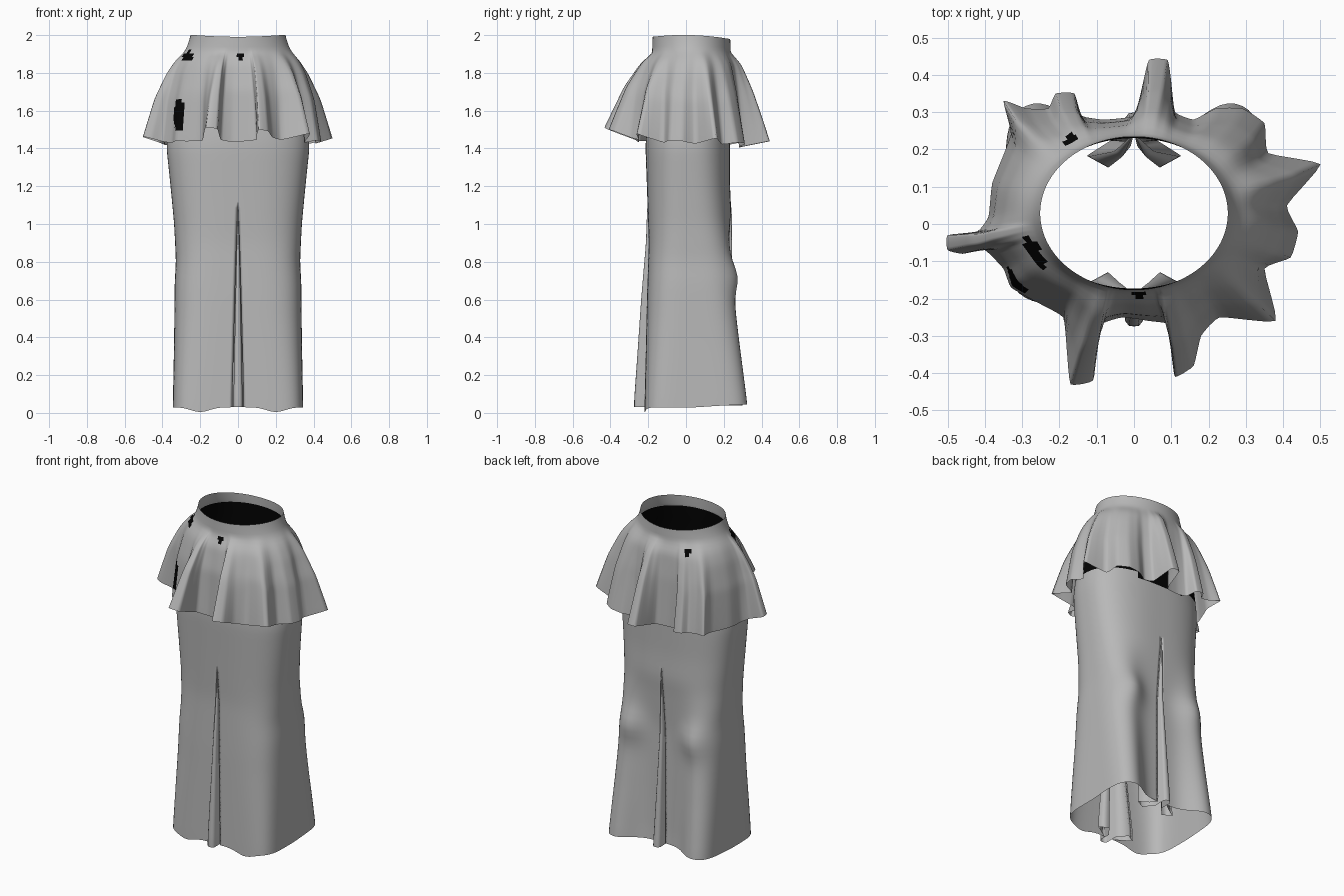
import bpy
import bmesh
import math

cube = bpy.data.objects.get("Cube")
if cube:
    bpy.data.objects.remove(cube)


def material(name, shade):
    mat = bpy.data.materials.new(name)
    mat.use_nodes = True
    colour = (shade, shade, shade, 1)
    mat.diffuse_color = colour
    bsdf = mat.node_tree.nodes["Principled BSDF"]
    bsdf.inputs["Base Color"].default_value = colour
    bsdf.inputs["Roughness"].default_value = 0.8
    return mat


grey = material("grey cloth", 0.48)
black = material("black lining", 0.001)


def lookup(keys, z):
    """Linear value from (z, value) pairs sorted from high to low."""
    if z >= keys[0][0]:
        return keys[0][1]
    for (za, a), (zb, b) in zip(keys, keys[1:]):
        if z >= zb:
            return a + (b - a) * (za - z) / (za - zb)
    return keys[-1][1]


def soft(keys, z, r=0.04):
    return (lookup(keys, z - r) + 2 * lookup(keys, z) + lookup(keys, z + r)) / 4


def bell(value, centre, width, power=2):
    return math.exp(-abs((value - centre) / width) ** power)


def loft(name, rows, closed, rule):
    """Skin a stack of equal-length rows; the rule picks the black faces."""
    bm = bmesh.new()
    grid = [[bm.verts.new(p) for p in row] for row in rows]
    n = len(grid[0])
    for upper, lower in zip(grid, grid[1:]):
        for i in range(n if closed else n - 1):
            j = (i + 1) % n
            bm.faces.new((upper[i], lower[i], lower[j], upper[j]))
    bmesh.ops.remove_doubles(bm, verts=bm.verts, dist=0.0008)
    for f in bm.faces:
        f.material_index = 1 if rule(f.calc_center_median()) else 0
        f.smooth = True
    mesh = bpy.data.meshes.new(name)
    bm.to_mesh(mesh)
    bm.free()
    mesh.materials.append(grey)
    mesh.materials.append(black)
    obj = bpy.data.objects.new(name, mesh)
    bpy.context.collection.objects.link(obj)
    return obj


# Skirt: half sections from the front pleat round to the back pleat
WIDTH = [(1.93, .255), (1.8, .3), (1.6, .36), (1.42, .38), (1.2, .357),
         (1, .338), (.8, .328), (.7, .335), (.4, .338), (0, .345)]
FRONT = [(1.93, -.172), (1.8, -.185), (1.42, -.215), (1.2, -.207),
         (.9, -.197), (.6, -.207), (0, -.22)]
BACK = [(1.93, .23), (1.5, .234), (1.2, .233), (1, .242), (.8, .265),
        (.4, .303), (0, .34)]
SQUARE = [(1.93, 2.05), (1.7, 2.2), (1.4, 2.6), (1, 2.9), (.5, 3.8), (0, 5.5)]
PLEAT = [(0, -.055), (.014, -.053), (.024, -.04), (.022, .03), (.07, .09),
         (.125, .06), (.07, .025)]


def skirt_row(z):
    w, front, back = soft(WIDTH, z), soft(FRONT, z), soft(BACK, z)
    mid, depth = (front + back) / 2, (back - front) / 2
    fold = max(0, min(1, (1.1 - z) / 1.05)) ** 0.8
    power = soft(SQUARE, z)
    edge = 0.03 * fold
    valley = soft([(1.05, 0), (.75, .05), (.05, .095)], z)
    hem = max(0, 1 - z / 0.35)
    row = [(x * fold, front + o * fold, z + .03 * hem) for x, o in PLEAT]
    steps = 60
    for i in range(steps + 1):
        a = math.pi * (i / steps - 0.5)
        c, s = max(0, math.cos(a)), math.sin(a)
        r = (c ** power + abs(s) ** power) ** (-1 / power)
        x = edge + (w - edge) * c * r
        y = mid + depth * s * r
        # Hollow between the legs, calf bulges and wavy hem
        if s > 0:
            y += min(1, 1.5 * s) * (.03 * bell(x, .21, .09) * bell(z, .72, .09)
                                    - valley * bell(x, 0, .2, 4))
        dip = bell(x, .2, .07) if s < 0 else 0
        lift = .03 + .02 * max(0, s) - .025 * dip
        row.append((x, y, z + lift * hem))
    row += [(x * fold, back - valley - o * fold, z + .04 * hem)
            for x, o in reversed(PLEAT)]
    return row


skirt = loft("skirt", [skirt_row(1.93 * (1 - i / 48)) for i in range(49)], False,
             lambda c: c.z > 1.49 - .1 * c.y)
mirror = skirt.modifiers.new("mirror", "MIRROR")
mirror.use_clip = True
mirror.merge_threshold = 0.0008

# Peplum: fluted hem outline in hundredths, anticlockwise from the left side
HEM = [(41, 5), (50, 16), (36, 19), (35, 27), (29, 31), (22, 31), (16, 28),
       (11, 30), (10, 38), (9, 44), (4, 44), (2, 36), (0, 29), (-8, 28), (-14, 29),
       (-16, 35), (-21, 35), (-23, 31), (-29, 31), (-35, 33), (-33, 24), (-38, 11),
       (-39, 2), (-42, -2), (-50, -3), (-50, -7), (-46, -8), (-40, -7),
       (-35, -12), (-33, -17), (-26, -21), (-19, -25), (-18, -34), (-17, -43),
       (-11, -42), (-10, -34), (-9, -27), (-3, -25), (4, -26), (10, -27), (10, -34),
       (11, -41), (16, -38), (18, -30), (23, -25), (38, -26), (35, -12),
       (42, -9), (44, -2)]


def refine(points, cuts):
    """Closed spline through the points, tight at the corners."""
    out, n = [], len(points)
    for i in range(n):
        p, q, r, s = (points[(i + k) % n] for k in (-1, 0, 1, 2))
        for c in range(cuts):
            t = c / cuts
            u, v = t ** 3 - 2 * t * t + t, t ** 3 - t * t
            e = 3 * t * t - 2 * t ** 3
            out.append(tuple(q[k] + (r[k] - q[k]) * e + .2 * (r[k] - p[k]) * u
                             + .2 * (s[k] - q[k]) * v for k in (0, 1)))
    return out


hem = [(x / 100, y / 100) for x, y in refine(HEM, 4)]
angles = []
for x, y in hem:
    a = math.atan2((y - .03) / .205, x / .25)
    while angles and a < angles[-1] - math.pi:
        a += 2 * math.pi
    angles.append(a)
# Even out the columns so that they meet the waist in order
count, reach = len(angles), 7
turn = 2 * math.pi
even = []
for i in range(count):
    window = [angles[(i + k) % count] + turn * ((i + k) // count)
              for k in range(-reach, reach + 1)]
    even.append(sum(window) / len(window))

PEP_X = [(2, .25), (1.93, .272), (1.87, .315), (1.8, .343), (1.65, .374), (1.42, .388)]
PEP_FRONT = [(2, -.176), (1.9, -.18), (1.85, -.21), (1.7, -.24), (1.42, -.25)]
PEP_BACK = [(2, .234), (1.9, .237), (1.85, .262), (1.7, .276), (1.42, .285)]


def peplum_point(i, z):
    a, (hx, hy) = even[i], hem[i]
    s = math.sin(a)

    def base(h):
        f, b = soft(PEP_FRONT, h, .02), soft(PEP_BACK, h, .02)
        return soft(PEP_X, h, .02) * math.cos(a), (f + b) / 2 + (b - f) / 2 * s
    (x, y), (bx, by) = base(z), base(1.42)
    grow = max(0, (1.91 - z) / .49) ** .8
    # Flutes ride higher than the hollows; the waist dips front and back
    out = math.hypot(hx, hy - .03) - math.hypot(bx, by - .03)
    rim = max(0, (z - 1.9) / .1)
    z += max(0, out) * (.3 - .1 * s) * grow ** 2 - .014 * s * grow
    z -= rim * (.015 * s * s + .006 * s)
    return (x + (hx - bx) * grow, y + (hy - by) * grow, z)


# Spots where the lining shows: centre, radius and height
SPOTS = [(-.31, -.15, 1.58, .035, .09), (-.27, -.09, 1.89, .035, .03),
         (.015, -.19, 1.89, .02, .02), (-.17, .22, 1.87, .02, .02)]


def lining_shows(c):
    return any(math.hypot((c.x - x) / r, (c.y - y) / (2 * r), (c.z - z) / h) < 1
               for x, y, z, r, h in SPOTS)


levels = [2 - .58 * k / 30 for k in range(31)]
peplum = loft("peplum", [[peplum_point(i, z) for i in range(count)] for z in levels],
              True, lining_shows)
